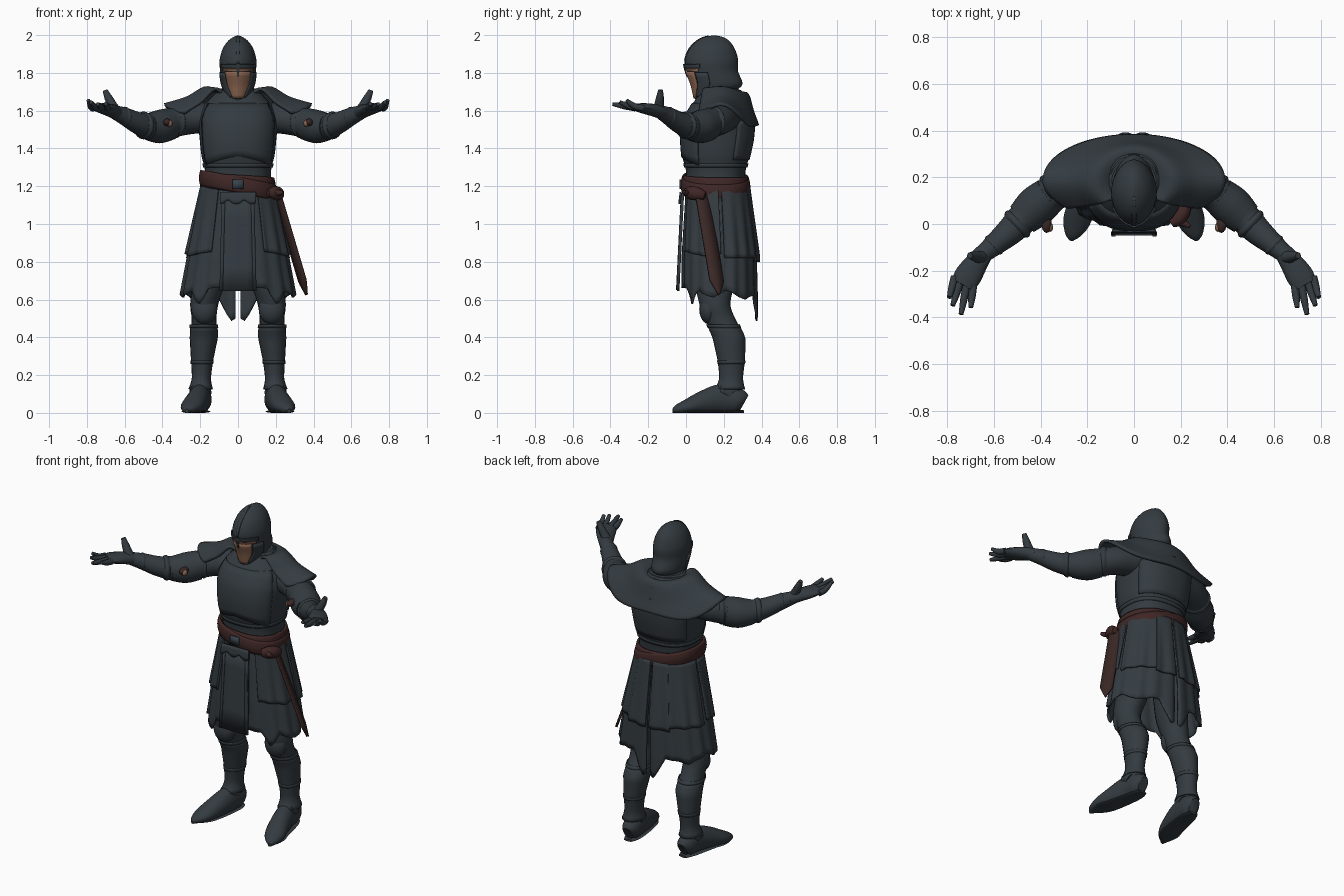
import bpy, bmesh, math
from mathutils import Vector

if "Cube" in bpy.data.objects:
    bpy.data.objects.remove(bpy.data.objects["Cube"], do_unlink=True)


def material(name, r, g, b):
    m = bpy.data.materials.new(name)
    m.use_nodes = True
    m.diffuse_color = (r, g, b, 1)
    bsdf = m.node_tree.nodes["Principled BSDF"]
    bsdf.inputs["Base Color"].default_value = (r, g, b, 1)
    bsdf.inputs["Roughness"].default_value = 0.8
    return m


SLATE = material("dark slate", 0.034, 0.044, 0.052)
BLUE = material("buckle steel", 0.04, 0.056, 0.072)
BELT = material("belt brown", 0.050, 0.020, 0.019)
SASH = material("sash brown", 0.042, 0.021, 0.019)
FACE = material("mask copper", 0.26, 0.13, 0.08)


def surface(name, f, nu, nv, mat, wrap=False, thick=0, mirror=False):
    """Grid of f(u, v); wrapped grids are capped unless they get a thickness."""
    bm = bmesh.new()
    cols = nu if wrap else nu + 1
    rows = [[bm.verts.new(f(i / nu, j / nv)) for i in range(cols)] for j in range(nv + 1)]
    for j in range(nv):
        for i in range(nu):
            k = (i + 1) % cols
            bm.faces.new((rows[j][i], rows[j][k], rows[j + 1][k], rows[j + 1][i]))
    if wrap and not thick:
        bm.faces.new(rows[0])
        bm.faces.new(rows[-1])
    bmesh.ops.recalc_face_normals(bm, faces=bm.faces)
    me = bpy.data.meshes.new(name)
    bm.to_mesh(me)
    bm.free()
    ob = bpy.data.objects.new(name, me)
    bpy.context.collection.objects.link(ob)
    me.materials.append(mat)
    bpy.ops.object.select_all(action='DESELECT')
    ob.select_set(True)
    bpy.context.view_layer.objects.active = ob
    bpy.ops.object.shade_smooth_by_angle(angle=math.radians(40))
    if thick:
        s = ob.modifiers.new("thickness", 'SOLIDIFY')
        s.thickness, s.offset = thick, 0
    if mirror:
        ob.modifiers.new("mirror", 'MIRROR')
    return ob


def spline(rows, t):
    """Smooth blend through the rows, t from 0 to 1."""
    n = len(rows) - 1
    i = min(int(t * n), n - 1)
    s = t * n - i
    a, b, c, d = (rows[max(0, min(n, i + k))] for k in (-1, 0, 1, 2))
    return [q + 0.5 * s * (r - p + s * (2 * p - 5 * q + 4 * r - e + s * (3 * (q - r) + e - p)))
            for p, q, r, e in zip(a, b, c, d)]


def keyed(rows, k):
    """Straight blend by the first column."""
    for a, b in zip(rows, rows[1:]):
        if k <= b[0]:
            s = max(0, (k - a[0]) / (b[0] - a[0]))
            return [p + s * (q - p) for p, q in zip(a, b)]
    return list(rows[-1])


def ring(row, a, grow=0, power=2):
    """Point on a level ring (z, half width, front, back[, centre x]); a = 0 is the front."""
    z, w, yf, yb = row[:4]
    cx = row[4] if len(row) > 4 else 0
    s, c = (math.copysign(abs(q) ** (2 / power), q) for q in (math.sin(a), math.cos(a)))
    return Vector((cx + (w + grow) * s, (yf + yb) / 2 - ((yb - yf) / 2 + grow) * c, z))


def loft(name, rows, mat, n=32, power=2, **kw):
    return surface(name, lambda u, v: ring(spline(rows, v), u * math.tau, 0, power),
                   n, 4 * (len(rows) - 1), mat, True, **kw)


def tube(name, rows, mat, n=16, floor=None, step=4, **kw):
    """Limb through (x, y, z, side radius, upright radius)."""
    def f(u, v):
        r = spline(rows, v)
        e = 0.01
        t = Vector(spline(rows, min(1, v + e))[:3]) - Vector(spline(rows, max(0, v - e))[:3])
        side = t.cross(Vector((0, 0, 1))).normalized()
        up = side.cross(t).normalized()
        p = Vector(r[:3]) + side * r[3] * math.cos(u * math.tau) + up * r[4] * math.sin(u * math.tau)
        if floor is not None:
            p.z = max(p.z, floor)
        return p
    return surface(name, f, n, step * (len(rows) - 1), mat, True, **kw)


def ball(name, c, r, mat):
    def f(u, v):
        b = 0.02 + v * (math.pi - 0.04)
        return Vector((c[0] + r[0] * math.sin(b) * math.cos(u * math.tau),
                       c[1] + r[1] * math.sin(b) * math.sin(u * math.tau), c[2] - r[2] * math.cos(b)))
    return surface(name, f, 16, 10, mat, True, mirror=True)


# Torso and breastplate
body = [(1.16, .18, 0, .31), (1.28, .175, 0, .315), (1.36, .193, -.02, .337), (1.45, .203, -.027, .356),
        (1.55, .208, -.015, .364), (1.63, .18, .03, .35), (1.71, .10, .09, .29)]
loft("torso", body, SLATE, 40, 2.4)
surface("breastplate_rim", lambda u, v: ring(keyed(body, 1.30 + .02 * v), u * math.tau, .002, 2.4),
        40, 2, SLATE, True, .006)
surface("chest_plate", lambda u, v: ring(keyed(body, 1.36 + .28 * v - .05 * abs(2 * u - 1) * (1 - v)),
        (u - .5) * 2.2, .003, 2.4), 16, 8, SLATE, False, .006)
surface("back_plate", lambda u, v: ring(keyed(body, 1.34 + .2 * v + .06 * (1 - abs(2 * u - 1)) * v),
        math.pi + (u - .5) * 2.2, .002, 2.4), 16, 8, SLATE, False, .006)


# Shoulder mantle: open over the chest, wide at the sides and deep at the back
def mantle(u, v):
    a = math.radians(46 + 268 * u)
    front, back = math.cos(a) > 0, max(0, -math.cos(a))
    w, d, df, z = spline([(.10, .10, .10, 1.69), (.17, .14, .13, 1.722), (.27, .168, .15, 1.668),
                          (.39, .194, .165, 1.632)], v)
    drop = .045 * math.sin(2 * a) ** 2 * v ** 1.6 + .11 * back ** 2 * v
    return Vector((w * math.sin(a), .185 - (df if front else d) * math.cos(a), z - drop))


surface("shoulder_mantle", mantle, 52, 14, SLATE, False, .016)
for i in range(3):
    loft("cowl_fold_%d" % i, [(1.665 + .016 * i + dz, .135 - .015 * i + g, .06 + .012 * i - g, .335 - .025 * i + g)
                              for dz, g in ((-.02, -.01), (0, .008), (.02, -.01))], SLATE)

# Helmet, crest and face mask
helm = [(1.655, .045, .05, .17), (1.70, .072, .04, .25), (1.74, .088, .03, .299), (1.81, .095, .004, .275),
        (1.87, .097, -.004, .276), (1.93, .080, .02, .257), (1.97, .052, .06, .228), (1.99, .024, .1, .195),
        (1.998, .004, .14, .16)]
loft("helmet", helm, SLATE, 40, 1.85)
loft("neck", [(1.62, .07, .08, .24), (1.72, .065, .08, .24)], SLATE)


def visor(name, t0, t1, a0, a1, grow, mat):
    surface(name, lambda u, v: ring(spline(helm, t0 + (t1 - t0) * v),
            (2 * u - 1) * math.radians(a0 + (a1 - a0) * v), grow, 1.85), 12, 8, mat, False, .007)


visor("face_mask", .04, .37, 30, 44, .004, FACE)
visor("eye_slit", .375, .40, 56, 56, .002, FACE)
visor("brow_band", .405, .45, 62, 62, .005, SLATE)
visor("nose_guard", .32, .45, 2, 8, .008, SLATE)
visor("front_crest", .44, .93, 4, 14, .002, SLATE)
for s in (-1, 1):
    surface("cheek_guard", lambda u, v: ring(spline(helm, .05 + .31 * v),
            s * math.radians(33 + 14 * v + 30 * u), .004, 1.85), 6, 8, SLATE, False, .008)

# Arms with elbow guards and cuffs
tube("arm", [(.17, .20, 1.565, .09, .08), (.29, .17, 1.55, .085, .08), (.39, .10, 1.525, .075, .08),
             (.46, .04, 1.515, .07, .074), (.53, -.03, 1.535, .06, .058), (.60, -.09, 1.57, .047, .047),
             (.66, -.14, 1.595, .036, .036)], SLATE, 20, mirror=True)
tube("elbow_guard", [(.36, .125, 1.53, .08, .085), (.42, .075, 1.515, .088, .088), (.48, .02, 1.515, .074, .07)],
     SLATE, 20, mirror=True)
for i, (x, y, z, r) in enumerate([(.34, .14, 1.54, .088), (.50, 0, 1.522, .074), (.60, -.09, 1.57, .051)]):
    tube("arm_strap_%d" % i, [(x - .013, y + .012, z, r - .01, r - .01), (x, y, z, r, r),
                              (x + .013, y - .012, z, r - .01, r - .01)], SLATE, 20, mirror=True)
ball("elbow_tie", (.375, .0, 1.538), (.022, .038, .02), SASH)
ball("elbow_clasp", (.36, -.014, 1.532), (.013, .02, .018), FACE)

# Open hands, palm up
tube("palm", [(.635, -.115, 1.585, .038, .036), (.67, -.16, 1.60, .048, .034), (.71, -.22, 1.612, .058, .028),
              (.735, -.262, 1.618, .052, .02)], SLATE, mirror=True)
tips = [(.792, -.315, 1.655), (.778, -.35, 1.645), (.742, -.388, 1.635), (.70, -.358, 1.637)]
for i, (x, y, z) in enumerate(tips):
    bx, by = .768 - .026 * i, -.225 - .014 * i
    tube("finger_%d" % i, [(bx, by, 1.613, .017, .018), ((x + bx) / 2, (y + by) / 2, 1.622, .016, .017),
                           (x, y, z, .010, .010)], SLATE, 10, mirror=True)
tube("thumb", [(.645, -.14, 1.595, .03, .03), (.665, -.142, 1.63, .026, .025), (.687, -.138, 1.67, .021, .021),
               (.704, -.135, 1.708, .013, .013)], SLATE, 10, mirror=True)

# Skirt layers
skirt = [(.46, .30, -.005, .37), (.62, .30, -.015, .372), (.83, .262, -.015, .368), (1.22, .178, .005, .318)]
hem = [(0, .66), (30, .66), (42, .57), (54, .65), (65, .63), (80, .61), (100, .65), (130, .60), (150, .62),
       (160, .62), (174, .485), (178, .50)]


def cloth(name, a0, a1, low, grow, thick):
    def f(u, v):
        deg = a0 + (a1 - a0) * u
        z0 = low(deg)
        return ring(keyed(skirt, z0 + (1.2 - z0) * v), math.radians(deg),
                    grow + .006 * (1 - v) * math.sin(deg * .3), 2.15)
    surface(name, f, 48, 16, SLATE, False, thick, True)


cloth("lower_skirt", 5, 178, lambda d: keyed(hem, d)[1], 0, .01)
cloth("skirt_front_panel", 30, 92, lambda d: .83 + .0006 * abs(d - 70), .012, .012)
cloth("skirt_back_panel", 97, 160, lambda d: .82, .012, .012)
cloth("skirt_rear_flap", 152, 178, lambda d: .80, .015, .01)

# Front tabard with raised borders
surface("tabard", lambda u, v: Vector(((2 * u - 1) * (.098 - .012 * v), -.042 + .025 * v, .645 + .52 * v)),
        4, 4, SLATE, False, .014)
surface("tabard_border", lambda u, v: Vector((.08 - .012 * v + .016 * u, -.05 + .025 * v, .65 + .5 * v)),
        1, 4, SLATE, False, .006, True)
surface("tabard_fringe", lambda u, v: Vector(((2 * u - 1) * .095, -.028 - .006 * (1 - v),
        1.17 - (1 - v) * (.04 + .025 * abs(math.cos(u * 7))))), 20, 3, SLATE, False, .01)

# Two belt wraps, buckle, knot and hanging sash
for name, tilt, z0, grow in (("belt", -.2, 1.205, .014), ("belt_wrap", -.06, 1.215, .006)):
    def wrap(u, v):
        p = ring(keyed(body, 1.2), u * math.tau, grow + .008 * math.sin(v * math.pi), 2.3)
        p.z = z0 + tilt * p.x + .082 * (v - .5) - .02 * (p.y - .1)
        return p
    surface(name, wrap, 44, 6, BELT, True, .014)
surface("buckle", lambda u, v: Vector((-.03 + .06 * u, -.031, 1.185 + .05 * v)), 1, 1, BLUE, False, .009)
tube("belt_knot", [(.16, .0, 1.165, .015, .02), (.19, .02, 1.165, .03, .035), (.215, .06, 1.16, .03, .035),
                   (.225, .10, 1.15, .015, .02)], BELT)
tube("knot_end", [(.19, .01, 1.17, .015, .015), (.22, .0, 1.165, .014, .014), (.24, -.01, 1.17, .008, .008)], BELT)


def sash(u, v):
    half = .036 if v < .86 else .036 * (1 - v) / .14 + .002
    s = (2 * u - 1) * half
    return Vector((.205 + .158 * v - s * .45, .085 + .09 * v + s, 1.16 - .535 * v - s * .15))


surface("hanging_sash", sash, 2, 28, SASH, False, .014)

# Legs, greaves and knee guards
leg = [(.90, .09, .07, .29, .11), (.70, .085, .05, .26, .15), (.58, .075, .07, .235, .178),
       (.50, .066, .10, .26, .180), (.40, .070, .145, .31, .181), (.28, .054, .172, .308, .190),
       (.18, .042, .185, .293, .194), (.09, .046, .165, .293, .2)]
loft("leg", leg, SLATE, 20, mirror=True)
surface("greave", lambda u, v: ring(keyed(leg[::-1], .125 + .33 * v), u * math.tau, .002 + .016 * (1 - v) ** 8),
        20, 16, SLATE, True, .006, True)
for i, z in enumerate((.26, .45)):
    surface("leg_strap_%d" % i, lambda u, v: ring(keyed(leg[::-1], z + .018 * v), u * math.tau, .005),
            20, 2, SLATE, True, .006, True)
ball("knee_guard", (.178, .12, .55), (.069, .05, .08), SLATE)

# Boots
tube("boot", [(.19, .305, .05, .03, .045), (.192, .275, .065, .052, .065), (.2, .19, .075, .055, .078),
              (.222, .09, .055, .06, .062), (.247, .01, .034, .058, .04), (.264, -.045, .02, .034, .024),
              (.27, -.07, .013, .008, .008)], SLATE, 20, 0, mirror=True)
tube("boot_sole", [(.19, .305, .007, .028, .007), (.195, .24, .007, .05, .007), (.222, .09, .007, .058, .007),
                   (.247, .01, .007, .055, .007), (.27, -.07, .007, .01, .007)], SLATE, 16, 0, mirror=True)
tube("boot_cuff", [(.197, .235, .10, .056, .06), (.199, .22, .115, .058, .05), (.203, .18, .12, .05, .04)],
     SLATE, 16, mirror=True)
